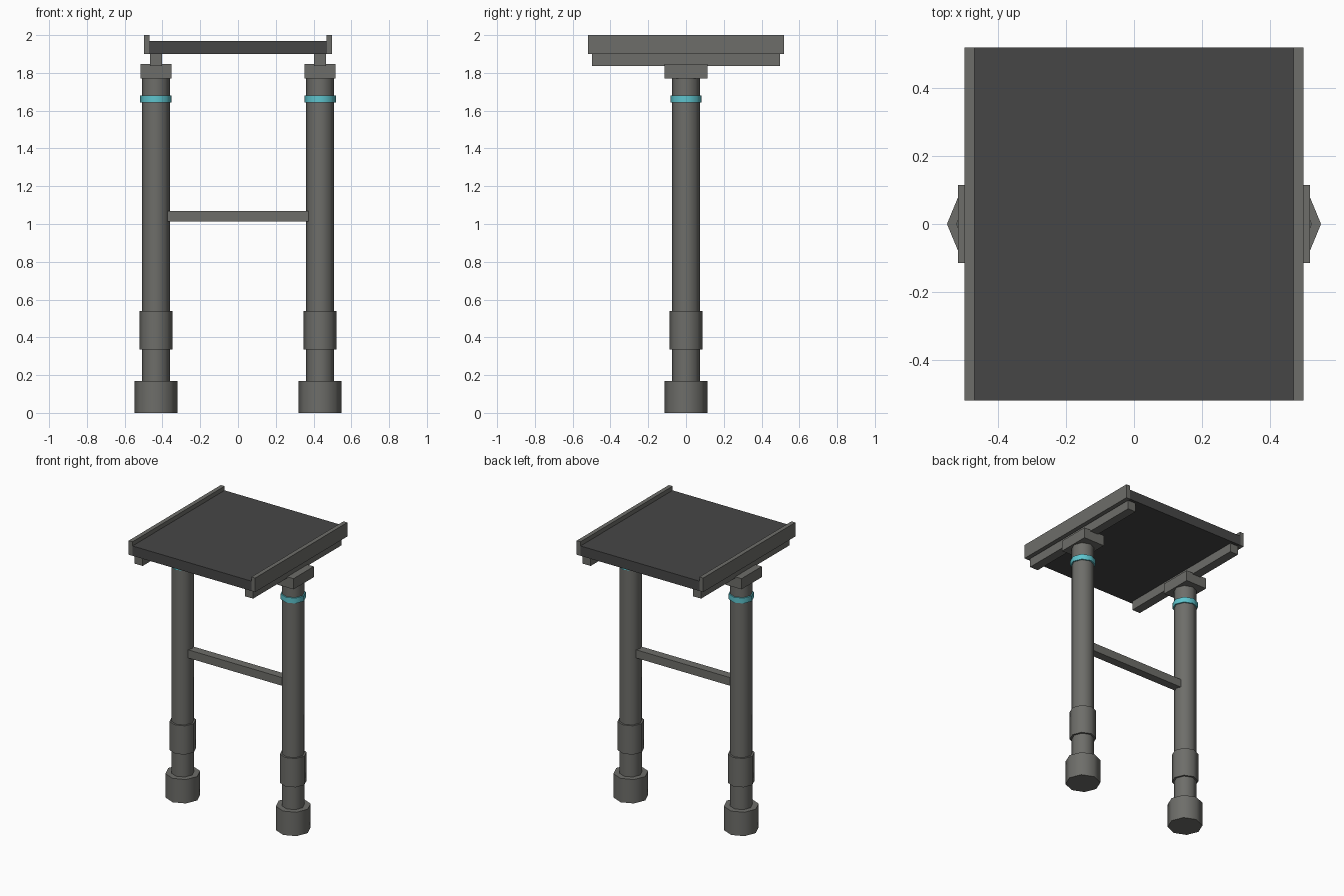
import bpy, math

if "Cube" in bpy.data.objects:
    bpy.data.objects.remove(bpy.data.objects["Cube"])


def material(name, rgb):
    m = bpy.data.materials.new(name)
    m.diffuse_color = (*rgb, 1)
    m.use_nodes = True
    m.node_tree.nodes["Principled BSDF"].inputs["Base Color"].default_value = m.diffuse_color
    return m


GREY = material("warm grey metal", (0.155, 0.155, 0.143))
DARK = material("dark deck", (0.062, 0.062, 0.062))
TEAL = material("teal light", (0.11, 0.55, 0.61))


def box(name, mat, x, y, z):
    """Box from (min, max) ranges."""
    bpy.ops.mesh.primitive_cube_add(
        size=1, location=[(a + b) / 2 for a, b in (x, y, z)])
    ob = bpy.context.object
    ob.name = name
    ob.scale = [b - a for a, b in (x, y, z)]
    bpy.ops.object.transform_apply(location=False, rotation=False, scale=True)
    ob.data.materials.append(mat)


def drum(name, mat, x, r, z0, z1):
    """Eight-sided upright cylinder with a corner on the x axis."""
    bpy.ops.mesh.primitive_cylinder_add(
        vertices=8, radius=r, depth=z1 - z0, location=(x, 0, (z0 + z1) / 2))
    ob = bpy.context.object
    ob.name = name
    ob.data.materials.append(mat)
    bpy.ops.object.shade_smooth_by_angle(angle=math.radians(50))


# Deck and cross bar
box("deck", DARK, (-0.47, 0.47), (-0.518, 0.518), (1.90, 1.97))
box("cross_bar", GREY, (-0.375, 0.375), (-0.03, 0.03), (1.012, 1.07))

for side, s in (("left", -1), ("right", 1)):
    cx = 0.435 * s

    def span(a, b):
        return tuple(sorted((a * s, b * s)))

    # Leg: foot, post, sleeve, light ring
    drum(side + "_foot", GREY, cx, 0.114, 0, 0.17)
    drum(side + "_post", GREY, cx, 0.074, 0.16, 1.775)
    drum(side + "_sleeve", GREY, cx, 0.087, 0.335, 0.54)
    drum(side + "_light_ring", TEAL, cx, 0.083, 1.642, 1.68)
    # Post cap, bearer beam and deck edge rail
    box(side + "_cap", GREY, span(0.353, 0.517), (-0.114, 0.114), (1.77, 1.846))
    box(side + "_bearer", GREY, span(0.403, 0.467), (-0.497, 0.497), (1.837, 1.902))
    box(side + "_edge_rail", GREY, span(0.468, 0.498), (-0.518, 0.518), (1.90, 2.0))
